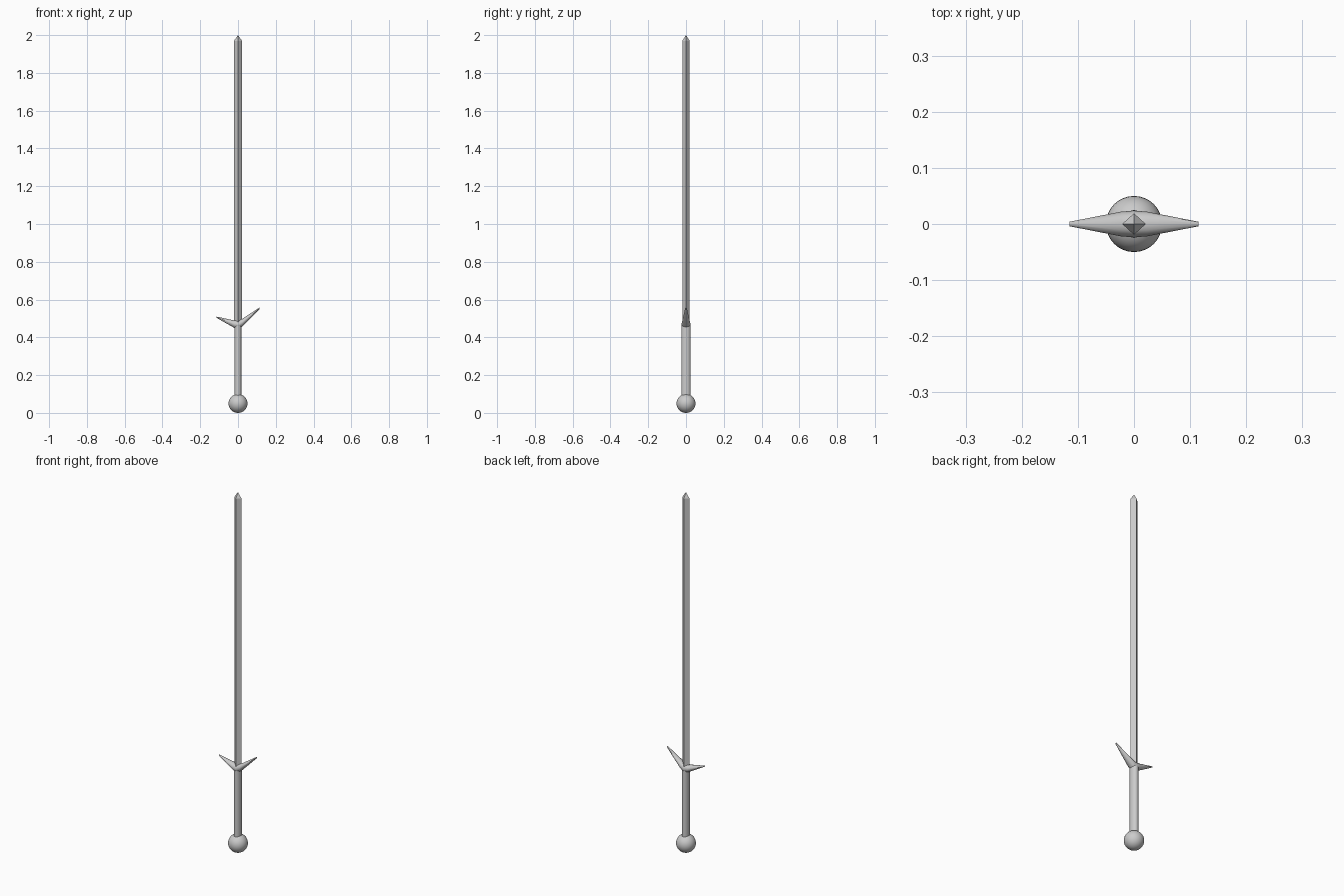
import bpy, bmesh
from math import cos, sin, tau, radians

if "Cube" in bpy.data.objects:
    bpy.data.objects.remove(bpy.data.objects["Cube"])


def loft(name, rings, smooth=None):
    """Skin a stack of equal-sized point rings and cap both ends."""
    bm = bmesh.new()
    loops = [[bm.verts.new(p) for p in ring] for ring in rings]
    n = len(loops[0])
    for a, b in zip(loops, loops[1:]):
        for i in range(n):
            j = (i + 1) % n
            bm.faces.new((a[i], a[j], b[j], b[i]))
    bm.faces.new(loops[0])
    bm.faces.new(loops[-1])
    bmesh.ops.remove_doubles(bm, verts=bm.verts, dist=1e-5)
    bmesh.ops.recalc_face_normals(bm, faces=bm.faces)
    mesh = bpy.data.meshes.new(name)
    bm.to_mesh(mesh)
    bm.free()
    obj = bpy.data.objects.new(name, mesh)
    bpy.context.collection.objects.link(obj)
    if smooth:
        bpy.ops.object.select_all(action='DESELECT')
        bpy.context.view_layer.objects.active = obj
        obj.select_set(True)
        bpy.ops.object.shade_smooth_by_angle(angle=radians(smooth))
    return obj


def ring_z(n, rx, ry, z):
    return [(rx * cos(tau * i / n), ry * sin(tau * i / n), z) for i in range(n)]


def ring_x(n, x, z, ry, rz):
    return [(x, ry * cos(tau * i / n), z + rz * sin(tau * i / n)) for i in range(n)]


# Diamond-section blade with a short point
loft("blade", [ring_z(4, 0.021, 0.019, 0.46),
               ring_z(4, 0.021, 0.019, 1.97),
               ring_z(4, 0.0005, 0.0005, 2.0)])

# Oval grip
loft("grip", [ring_z(16, 0.019, 0.025, 0.08),
              ring_z(16, 0.019, 0.025, 0.46)], smooth=40)

# Crossguard: two uneven upswept tapering arms meeting in the middle
stations = [(-0.115, 0.507, 0.004, 0.003),
            (-0.023, 0.471, 0.022, 0.019),
            (0.0, 0.465, 0.024, 0.025),
            (0.023, 0.478, 0.022, 0.020),
            (0.115, 0.555, 0.004, 0.004)]
loft("crossguard", [ring_x(12, *s) for s in stations], smooth=35)

# Round pommel
bpy.ops.mesh.primitive_uv_sphere_add(segments=32, ring_count=16, radius=0.05,
                                     location=(0, 0, 0.05))
bpy.context.object.name = "pommel"
bpy.ops.object.shade_smooth()
